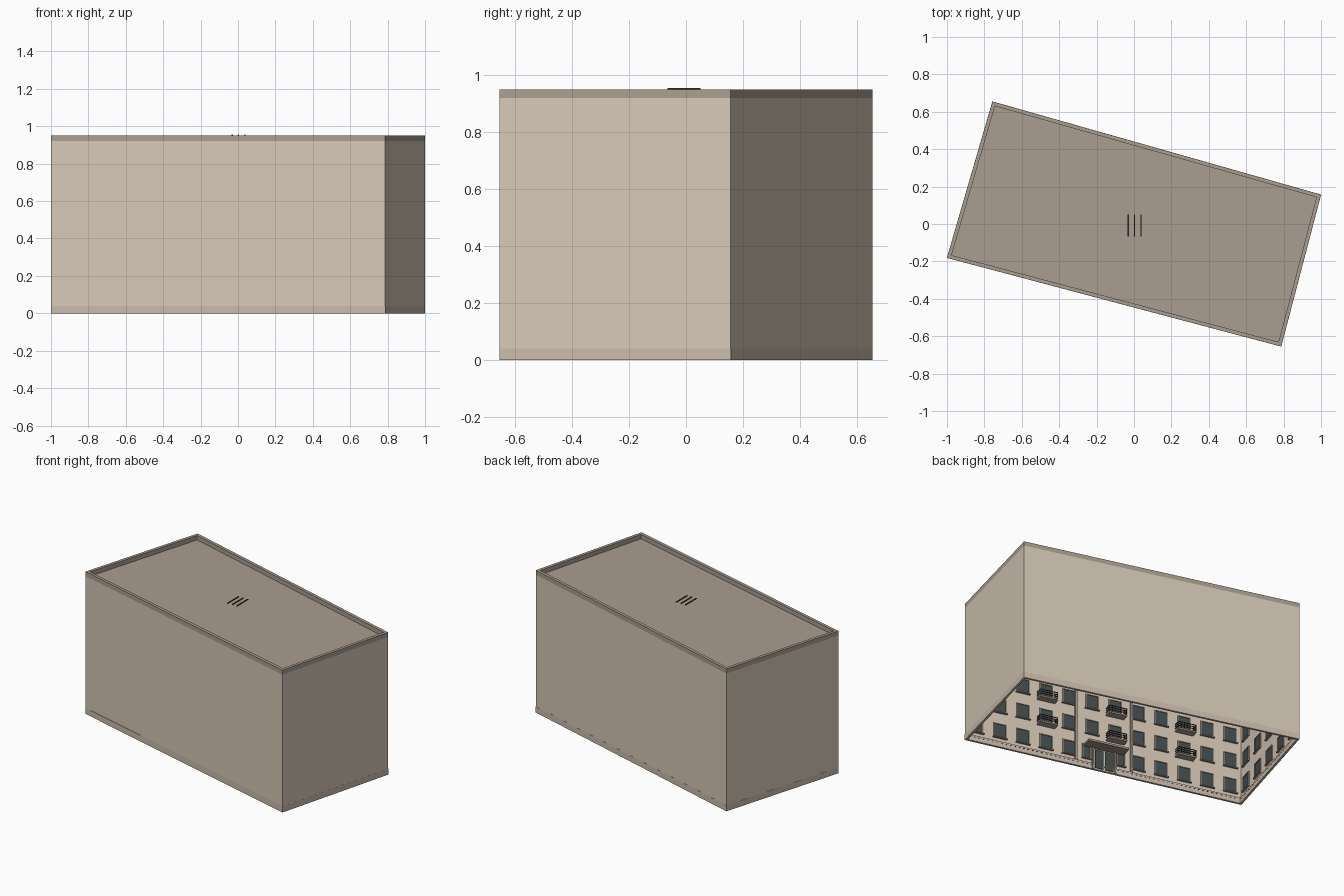
import bpy, bmesh
from mathutils import Vector, Matrix

if "Cube" in bpy.data.objects:
    bpy.data.objects.remove(bpy.data.objects["Cube"])

# Slightly irregular footprint, clockwise from the front right corner
FOOT = [Vector(p) for p in ((0.787, -0.655), (-1.0, -0.181), (-0.757, 0.655), (1.0, 0.157))]
H, ROOF, PLINTH, FLOORS = 0.95, 0.92, 0.04, 5
FLOOR_H = (ROOF - PLINTH) / FLOORS
WALL = 0.005


def material(name, r, g, b):
    m = bpy.data.materials.new(name)
    m.diffuse_color = (r, g, b, 1)
    m.use_nodes = True
    m.node_tree.nodes["Principled BSDF"].inputs["Base Color"].default_value = m.diffuse_color
    return m


BEIGE = material("beige plaster", 0.67, 0.58, 0.47)
STONE = material("plinth stone", 0.59, 0.50, 0.41)
TAUPE = material("roof taupe", 0.40, 0.34, 0.28)
TRIM = material("trim", 0.32, 0.27, 0.22)
GLASS = material("dark glass", 0.06, 0.075, 0.08)
DARK = material("dark metal", 0.06, 0.05, 0.035)


def finish(name, bm, mat):
    bmesh.ops.recalc_face_normals(bm, faces=bm.faces)
    me = bpy.data.meshes.new(name)
    bm.to_mesh(me)
    bm.free()
    me.materials.append(mat)
    ob = bpy.data.objects.new(name, me)
    bpy.context.collection.objects.link(ob)


def frame(i):
    """Start point, direction, inward normal and length of wall i."""
    a, b = FOOT[i], FOOT[(i + 1) % 4]
    d = (b - a).normalized()
    return a, d, Vector((d.y, -d.x)), (b - a).length


def inset(dist):
    pts = []
    for i in range(4):
        n0, n1 = frame(i - 1 if i else 3)[2], frame(i)[2]
        pts.append(FOOT[i] + (n0 + n1) * dist / (1 + n0.dot(n1)))
    return pts


def ring(name, z0, z1, outer, inner, mat):
    bm = bmesh.new()
    loops = [[bm.verts.new((p.x, p.y, z)) for p in inset(d)]
             for d, z in ((outer, z0), (outer, z1), (inner, z1), (inner, z0))]
    for k in range(4):
        for i in range(4):
            j = (i + 1) % 4
            bm.faces.new((loops[k][i], loops[k][j], loops[(k + 1) % 4][j], loops[(k + 1) % 4][i]))
    finish(name, bm, mat)


# Shell: open-bottomed walls, plinth, parapet and roof
ring("walls", 0.0, ROOF, 0.0, WALL, BEIGE)
ring("plinth", 0.0, PLINTH, -0.0005, 0.014, STONE)
ring("parapet", ROOF, H, 0.0, 0.02, TAUPE)
bm = bmesh.new()
low, high = ([bm.verts.new((p.x, p.y, z)) for p in inset(0.002)] for z in (ROOF - 0.006, ROOF))
bm.faces.new(low)
bm.faces.new(high)
for i in range(4):
    j = (i + 1) % 4
    bm.faces.new((low[i], low[j], high[j], high[i]))
finish("roof", bm, TAUPE)

# Facade parts, all on the inner side of the walls
parts = {k: bmesh.new() for k in ("glass", "frames", "sills", "balconies", "railings", "pilasters",
                                  "door_panels", "canopy", "plinth_vents")}


def box(part, wall, u, z, n, w, h, t):
    """Box centred on u along the wall, from height z, starting n inward."""
    a, d, nrm, _ = frame(wall)
    c = a + d * u + nrm * (n + t / 2)
    rot = Matrix(((d.x, nrm.x, 0, c.x), (d.y, nrm.y, 0, c.y), (0, 0, 1, z + h / 2), (0, 0, 0, 1)))
    bmesh.ops.create_cube(parts[part], size=1, matrix=rot @ Matrix.Diagonal((w, t, h, 1)))


def window(wall, u, z, w=0.08, h=0.09):
    box("glass", wall, u, z, WALL - 0.001, w, h, 0.004)
    for s in (-1, 1):
        box("frames", wall, u + s * w / 2, z, WALL - 0.001, 0.006, h, 0.008)
    box("frames", wall, u, z + h, WALL - 0.001, w + 0.006, 0.006, 0.008)
    box("sills", wall, u, z - 0.007, WALL - 0.001, w + 0.016, 0.007, 0.014)


def balcony(wall, u, z, w=0.12, depth=0.05):
    box("balconies", wall, u, z, WALL - 0.001, w, 0.010, depth)
    for rz in (0.022, 0.036, 0.050):
        box("railings", wall, u, z + rz, depth, w, 0.004, 0.004)
        for s in (-1, 1):
            box("railings", wall, u + s * (w / 2 - 0.002), z + rz, WALL, 0.004, 0.004, depth - WALL)
    for k in range(7):
        box("railings", wall, u + (k / 6 - 0.5) * (w - 0.004), z + 0.01, depth, 0.003, 0.042, 0.003)


for wall in range(4):
    length = frame(wall)[3]
    cols = round(length / 0.153) if length > 1 else 5
    step = length / cols
    for c in range(cols):
        u = (c + 0.5) * step
        for f in range(FLOORS):
            z = PLINTH + f * FLOOR_H
            if wall == 0 and f == 0 and c in (5, 6):
                continue
            window(wall, u, z + 0.03)
            if f and c % 3 == 0 and 0 < c < cols - 1:
                balcony(wall, u, z + 0.005)
    for k in range(int(length / 0.03) - 1):
        box("plinth_vents", wall, (k + 1) * 0.03, 0.026, 0.013, 0.012, 0.005, 0.002)
    if length > 1:
        for t in (0.4, 0.6):
            box("pilasters", wall, length * t, PLINTH, WALL - 0.001, 0.014, ROOF - PLINTH - 0.006, 0.014)

# Main entrance under a canopy in the middle of the front
mid = frame(0)[3] / 2
for s in (-1, 1):
    box("door_panels", 0, mid + s * 0.033, 0.01, 0.012, 0.055, 0.125, 0.006)
    window(0, mid + s * 0.115, PLINTH + 0.03, w=0.05)
    box("canopy", 0, mid + s * 0.075, 0.0, WALL, 0.012, 0.15, 0.016)
box("canopy", 0, mid, 0.148, WALL - 0.001, 0.27, 0.014, 0.08)

for name, mat in (("glass", GLASS), ("frames", TRIM), ("sills", TRIM), ("balconies", TAUPE),
                  ("railings", DARK), ("pilasters", TAUPE), ("door_panels", GLASS),
                  ("canopy", TRIM), ("plinth_vents", DARK)):
    finish(name, parts[name], mat)

# Three thin bars over the middle of the roof
bm = bmesh.new()
for x in (-0.031, 0.003, 0.037):
    bmesh.ops.create_cube(bm, size=1, matrix=Matrix.Translation((x, -0.007, 0.953))
                          @ Matrix.Diagonal((0.006, 0.117, 0.006, 1)))
finish("roof_bars", bm, DARK)
